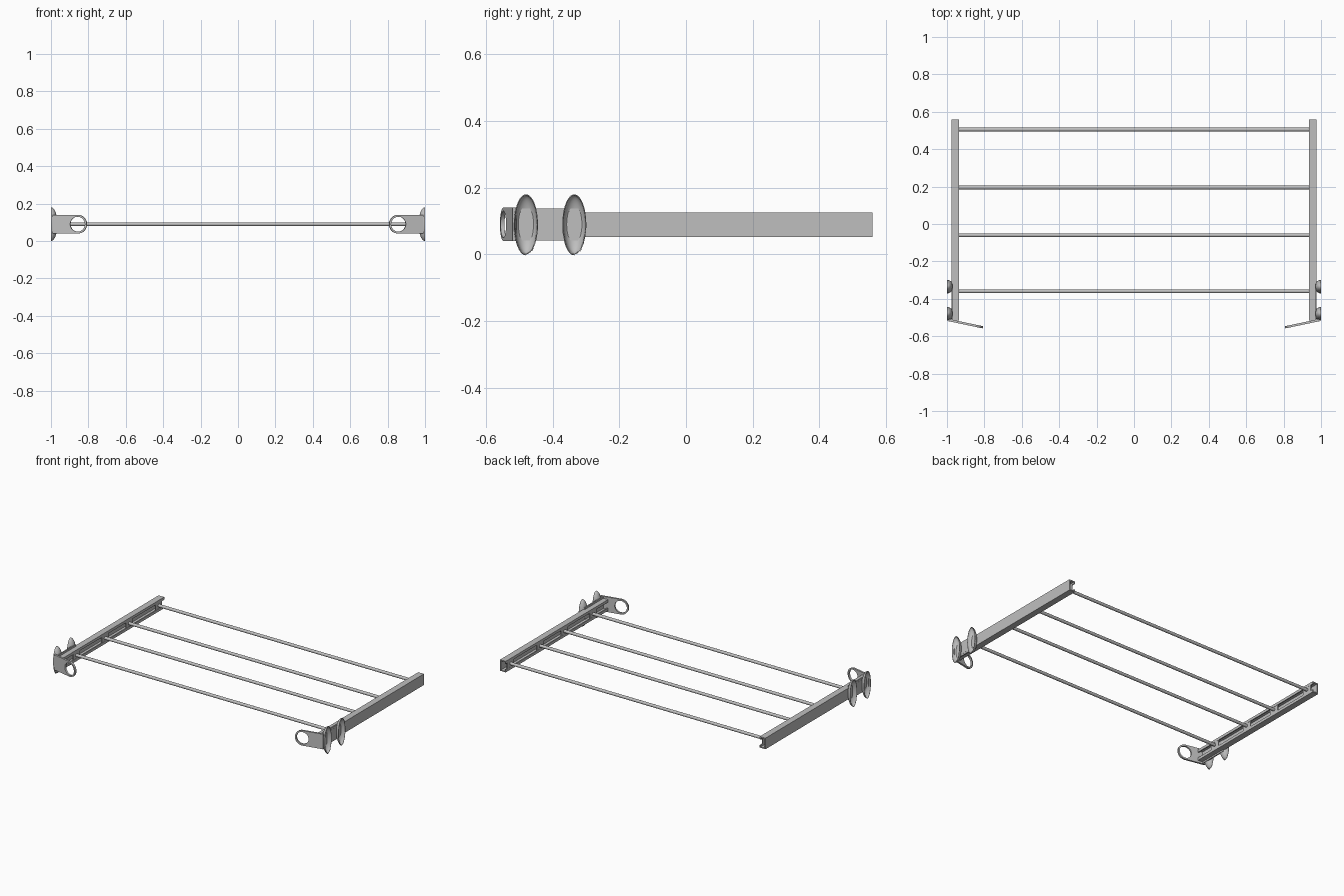
import bpy, bmesh
from math import cos, sin, pi
from mathutils import Vector, Matrix

if "Cube" in bpy.data.objects:
    bpy.data.objects.remove(bpy.data.objects["Cube"])

grey = bpy.data.materials.new("grey_metal")
grey.use_nodes = True
grey.diffuse_color = (0.52, 0.52, 0.52, 1)
grey.node_tree.nodes["Principled BSDF"].inputs["Base Color"].default_value = grey.diffuse_color

MID = 0.09                      # height of the rod centre line
RODS = (0.505, 0.195, -0.06, -0.36)
BACK, FRONT = 0.56, -0.515


def finish(name, bm, smooth=False, mirror=True):
    """Turn a bmesh into an object, mirrored to the other side if asked."""
    bmesh.ops.recalc_face_normals(bm, faces=bm.faces)
    mesh = bpy.data.meshes.new(name)
    bm.to_mesh(mesh)
    bm.free()
    mesh.materials.append(grey)
    ob = bpy.data.objects.new(name, mesh)
    bpy.context.collection.objects.link(ob)
    if mirror:
        ob.modifiers.new("mirror", "MIRROR").use_mirror_merge = False
    if smooth:
        bpy.ops.object.select_all(action="DESELECT")
        ob.select_set(True)
        bpy.context.view_layer.objects.active = ob
        bpy.ops.object.shade_smooth_by_angle()
    return ob


def add_box(bm, x0, x1, y0, y1, z0, z1):
    size = Matrix.Diagonal((x1 - x0, y1 - y0, z1 - z0, 1))
    place = Matrix.Translation(((x0 + x1) / 2, (y0 + y1) / 2, (z0 + z1) / 2))
    bmesh.ops.create_cube(bm, size=1, matrix=place @ size)


# Side rails: channel profile, open towards the middle, with narrow lips
bm = bmesh.new()
xo, xi, zb, zt, t, lip = 0.977, 0.935, 0.052, 0.126, 0.007, 0.018
profile = [(xo, zb), (xo, zt), (xi, zt), (xi, zt - lip), (xi + t, zt - lip),
           (xi + t, zt - t), (xo - t, zt - t), (xo - t, zb + t),
           (xi + t, zb + t), (xi + t, zb + lip), (xi, zb + lip), (xi, zb)]
face = bm.faces.new([bm.verts.new((x, FRONT, z)) for x, z in profile])
ext = bmesh.ops.extrude_face_region(bm, geom=[face], use_keep_orig=True)
moved = [v for v in ext["geom"] if isinstance(v, bmesh.types.BMVert)]
bmesh.ops.translate(bm, verts=moved, vec=(0, BACK - FRONT, 0))
finish("side_rail", bm)

# Small plates that close the channel slot around every rod
bm = bmesh.new()
for y in RODS:
    add_box(bm, xi + 0.001, xi + t, y - 0.035, y + 0.035, zb + t, zt - t)
finish("rod_mount", bm)

# Cross rods
for i, y in enumerate(RODS):
    bm = bmesh.new()
    bmesh.ops.create_cone(bm, cap_ends=True, segments=20, radius1=0.01, radius2=0.01,
                          depth=2 * (xo - t),
                          matrix=Matrix.Translation((0, y, MID)) @ Matrix.Rotation(pi / 2, 4, "Y"))
    finish(f"cross_rod_{i + 1}", bm, smooth=True, mirror=False)

# Hollow half shells on the outside of each rail, open outwards
for name, y in (("front_shell", -0.48), ("rear_shell", -0.335)):
    bm = bmesh.new()
    bmesh.ops.create_uvsphere(bm, u_segments=32, v_segments=24, radius=1)
    bmesh.ops.bisect_plane(bm, geom=bm.verts[:] + bm.edges[:] + bm.faces[:],
                           plane_co=(0, 0, 0), plane_no=(1, 0, 0), clear_outer=True)
    bmesh.ops.transform(bm, verts=bm.verts, matrix=Matrix.Translation((1, y, MID))
                        @ Matrix.Diagonal((0.035, 0.036, 0.09, 1)))
    shell = finish(name, bm, smooth=True)
    wall = shell.modifiers.new("wall", "SOLIDIFY")
    wall.thickness = 0.003
    wall.offset = -1

# Bracket strap between the shells
bm = bmesh.new()
add_box(bm, 0.968, 0.976, FRONT, -0.32, 0.042, 0.138)
finish("bracket_strap", bm)

# Angled front tab with a round eye
centre = Vector((0.857, -0.542, MID))
along = Vector((0.133, 0.028, 0))
length = along.length
along.normalize()
up = Vector((0, 0, 1))
normal = along.cross(up)
R, HOLE, HALF, N = 0.05, 0.04, 0.006, 48
bm = bmesh.new()
rings = []
for side in (-HALF, HALF):
    outer, inner = [], []
    for k in range(N):
        c, s = cos(2 * pi * k / N), sin(2 * pi * k / N)
        u, v = R * c, R * s
        if c > 1e-6:            # squared-off end that meets the rail
            m = max(c, abs(s))
            u, v = length * c / m, R * s / m
        base = centre + normal * side
        outer.append(bm.verts.new(base + along * u + up * v))
        inner.append(bm.verts.new(base + (along * c + up * s) * HOLE))
    rings += [outer, inner]
o0, i0, o1, i1 = rings
for a, b in ((o0, i0), (i0, i1), (i1, o1), (o1, o0)):
    for k in range(N):
        n = (k + 1) % N
        bm.faces.new((a[k], a[n], b[n], b[k]))
finish("eye_tab", bm, smooth=True)
